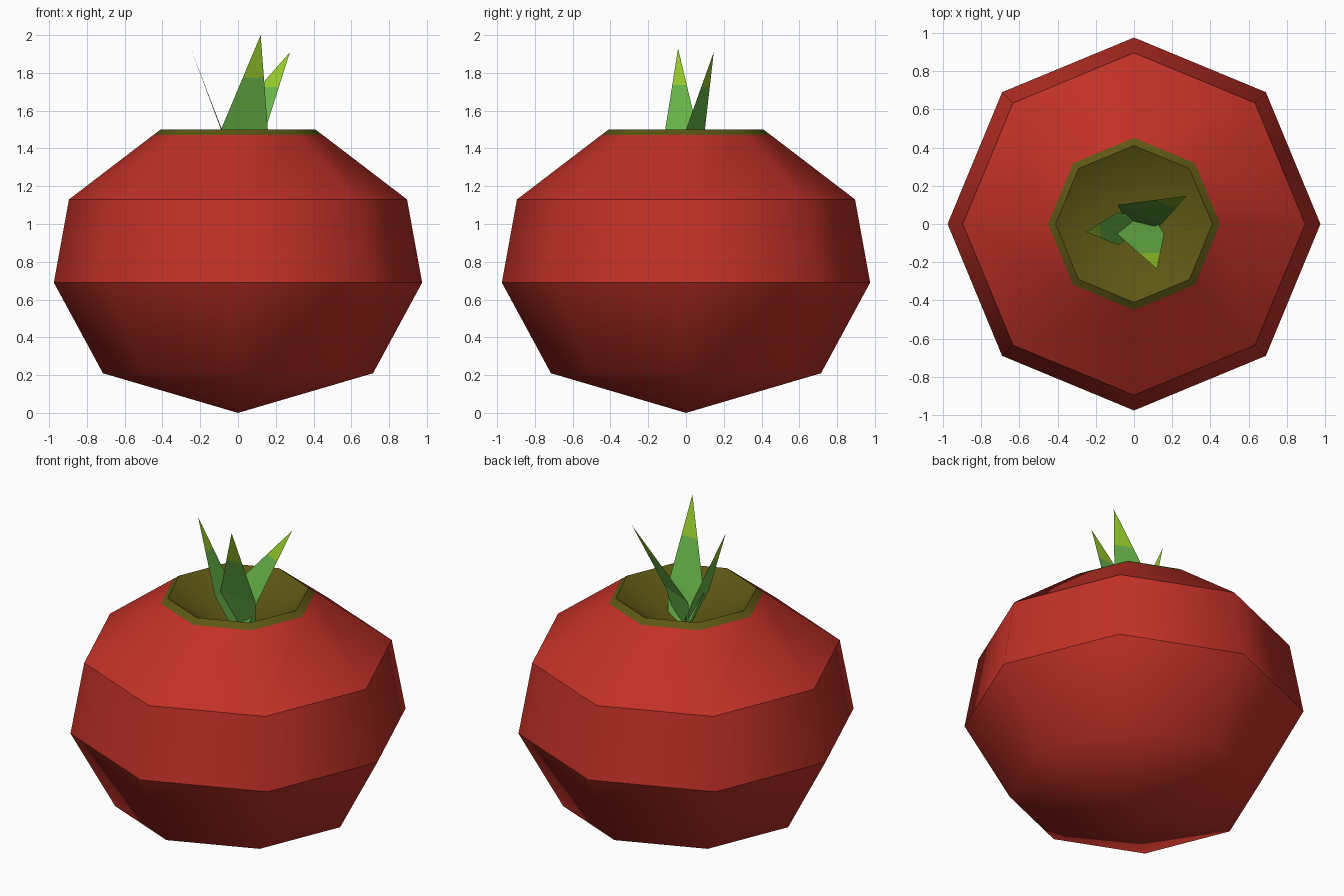
import bpy, bmesh, math
from mathutils import Vector

if "Cube" in bpy.data.objects:
    bpy.data.objects.remove(bpy.data.objects["Cube"])


def material(name, rgb):
    m = bpy.data.materials.new(name)
    m.diffuse_color = (*rgb, 1)
    m.use_nodes = True
    m.node_tree.nodes["Principled BSDF"].inputs["Base Color"].default_value = m.diffuse_color
    return m


red = material("tomato red", (0.53, 0.03, 0.02))
olive = material("olive green", (0.11, 0.095, 0.007))
green = material("leaf green", (0.14, 0.46, 0.065))
lime = material("lime green", (0.30, 0.58, 0.025))


def make_object(name, bm, mats):
    me = bpy.data.meshes.new(name)
    bm.to_mesh(me)
    bm.free()
    for m in mats:
        me.materials.append(m)
    ob = bpy.data.objects.new(name, me)
    bpy.context.collection.objects.link(ob)
    return ob


# Fruit: eight-sided turned body with a sunken olive crown
SIDES = 8
profile = [(0.715, 0.21), (0.975, 0.69), (0.895, 1.13), (0.45, 1.47), (0.41, 1.5)]
sharp_rings = {1, 2, 4}
bm = bmesh.new()
rings = [[bm.verts.new((r * math.cos(i * math.tau / SIDES),
                        r * math.sin(i * math.tau / SIDES), z))
          for i in range(SIDES)] for r, z in profile]
bottom = bm.verts.new((0, 0, 0))
dip = bm.verts.new((0, 0, 1.28))
for i in range(SIDES):
    j = (i + 1) % SIDES
    bm.faces.new((bottom, rings[0][j], rings[0][i]))
    for a, b in zip(rings, rings[1:]):
        bm.faces.new((a[i], a[j], b[j], b[i]))
    bm.faces.new((rings[-1][i], rings[-1][j], dip))
for f in bm.faces:
    f.smooth = True
    f.material_index = int(f.calc_center_median().z > 1.4)
for k in sharp_rings:
    for i in range(SIDES):
        bm.edges.get((rings[k][i], rings[k][(i + 1) % SIDES])).smooth = False
make_object("fruit_body", bm, [red, olive])


# Leaves: flat pointed blades, widest near the rim, with lime tips
def leaf(name, tip, left, right, base_left, base_right, split=0.55):
    tip, left, right = Vector(tip), Vector(left), Vector(right)
    bm = bmesh.new()
    pts = [base_left, base_right, right, left,
           right.lerp(tip, split), left.lerp(tip, split), tip]
    v = [bm.verts.new(p) for p in pts]
    bm.faces.new((v[0], v[1], v[2], v[3]))
    bm.faces.new((v[3], v[2], v[4], v[5]))
    bm.faces.new((v[5], v[4], v[6])).material_index = 1
    make_object(name, bm, [green, lime])


leaf("front_leaf", (0.12, -0.235, 2.0), (-0.09, -0.05, 1.5), (0.158, -0.05, 1.5),
     (-0.02, 0.02, 1.29), (0.12, 0.01, 1.31))
leaf("left_leaf", (-0.25, -0.042, 1.93), (-0.09, 0.06, 1.5), (-0.085, -0.11, 1.5),
     (0.0, 0.05, 1.29), (0.0, -0.05, 1.29))
leaf("right_leaf", (0.275, 0.147, 1.91), (0.145, 0.0, 1.5), (-0.085, 0.1, 1.5),
     (0.08, -0.02, 1.3), (-0.05, 0.03, 1.29))
